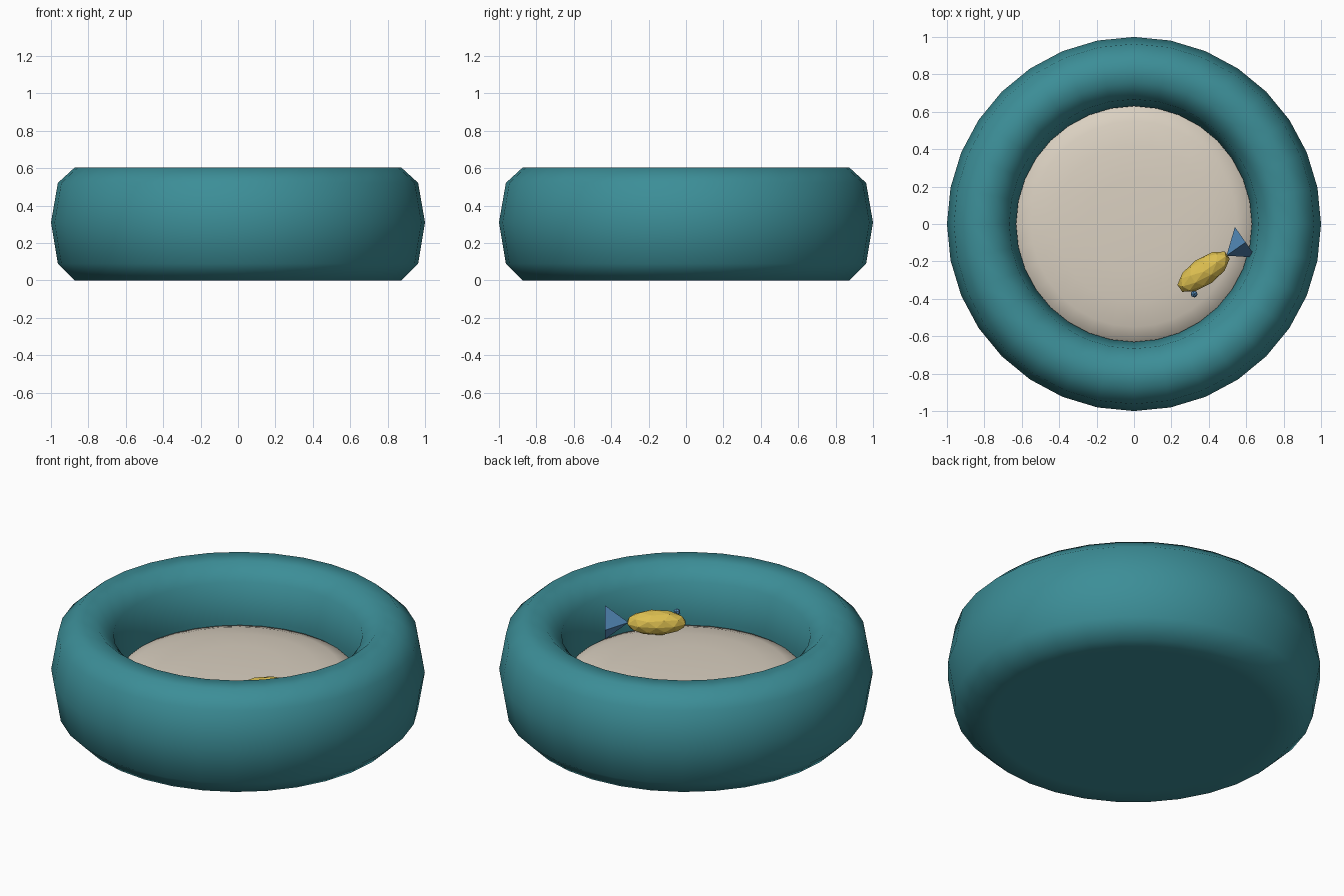
import bpy, bmesh, math
from mathutils import Matrix, Vector

if "Cube" in bpy.data.objects:
    bpy.data.objects.remove(bpy.data.objects["Cube"])


def material(name, rgb):
    m = bpy.data.materials.new(name)
    m.diffuse_color = (*rgb, 1)
    m.use_nodes = True
    m.node_tree.nodes["Principled BSDF"].inputs["Base Color"].default_value = m.diffuse_color
    return m


TEAL = material("teal fabric", (0.045, 0.27, 0.31))
CREAM = material("cream cushion", (0.70, 0.63, 0.53))
GOLD = material("gold felt", (0.72, 0.52, 0.08))
BLUE = material("blue felt", (0.09, 0.26, 0.50))


def finish(name, bm, mat, smooth=False, matrix=Matrix()):
    bmesh.ops.recalc_face_normals(bm, faces=bm.faces)
    me = bpy.data.meshes.new(name)
    for f in bm.faces:
        f.smooth = smooth
    bm.to_mesh(me)
    bm.free()
    me.transform(matrix)
    me.materials.append(mat)
    ob = bpy.data.objects.new(name, me)
    bpy.context.collection.objects.link(ob)
    return ob


def lathe(name, profile, mat, segments=32):
    bm = bmesh.new()
    vs = [bm.verts.new((r, 0, z)) for r, z in profile]
    es = [bm.edges.new(p) for p in zip(vs, vs[1:])]
    bmesh.ops.spin(bm, geom=vs + es, cent=(0, 0, 0), axis=(0, 0, 1),
                   angle=math.tau, steps=segments)
    bmesh.ops.remove_doubles(bm, verts=bm.verts, dist=1e-4)
    return finish(name, bm, mat, smooth=True)


# padded bolster ring with closed underside
lathe("bed_bolster", [(0, 0), (0.5, 0), (0.758, 0), (0.872, 0), (0.963, 0.09),
                      (1.0, 0.31), (0.963, 0.522), (0.872, 0.605),
                      (0.758, 0.605), (0.667, 0.522), (0.63, 0.31),
                      (0.667, 0.09)], TEAL)

# slightly domed cushion
lathe("bed_cushion", [(0, 0.345), (0.25, 0.342), (0.42, 0.333), (0.55, 0.313),
                      (0.63, 0.285), (0.67, 0.23), (0.65, 0.08), (0, 0.05)], CREAM)

# fish toy: local +x points to the tail
FISH = Matrix.Translation((0.372, -0.255, 0.398)) @ Matrix.Rotation(math.radians(35), 4, 'Z')

bm = bmesh.new()
bmesh.ops.create_icosphere(bm, subdivisions=2, radius=1)
finish("fish_body", bm, GOLD, matrix=FISH @ Matrix.Diagonal((0.163, 0.074, 0.068, 1)))

bm = bmesh.new()
bmesh.ops.create_cone(bm, cap_ends=True, segments=4, radius1=0.1, radius2=0, depth=0.125)
turn = Matrix.Rotation(math.radians(-90), 4, 'Y')
# align the cone's corners with up, down and the sides
if min(abs(v.co.x) for v in bm.verts if v.co.z < 0) > 0.01:
    turn = turn @ Matrix.Rotation(math.radians(45), 4, 'Z')
finish("fish_tail", bm, BLUE, matrix=FISH @ Matrix.Translation((0.212, 0, 0)) @ turn)

bm = bmesh.new()
bmesh.ops.create_icosphere(bm, subdivisions=1, radius=0.02)
finish("fish_eye", bm, BLUE, matrix=FISH @ Matrix.Translation((-0.11, -0.069, 0.03)))
